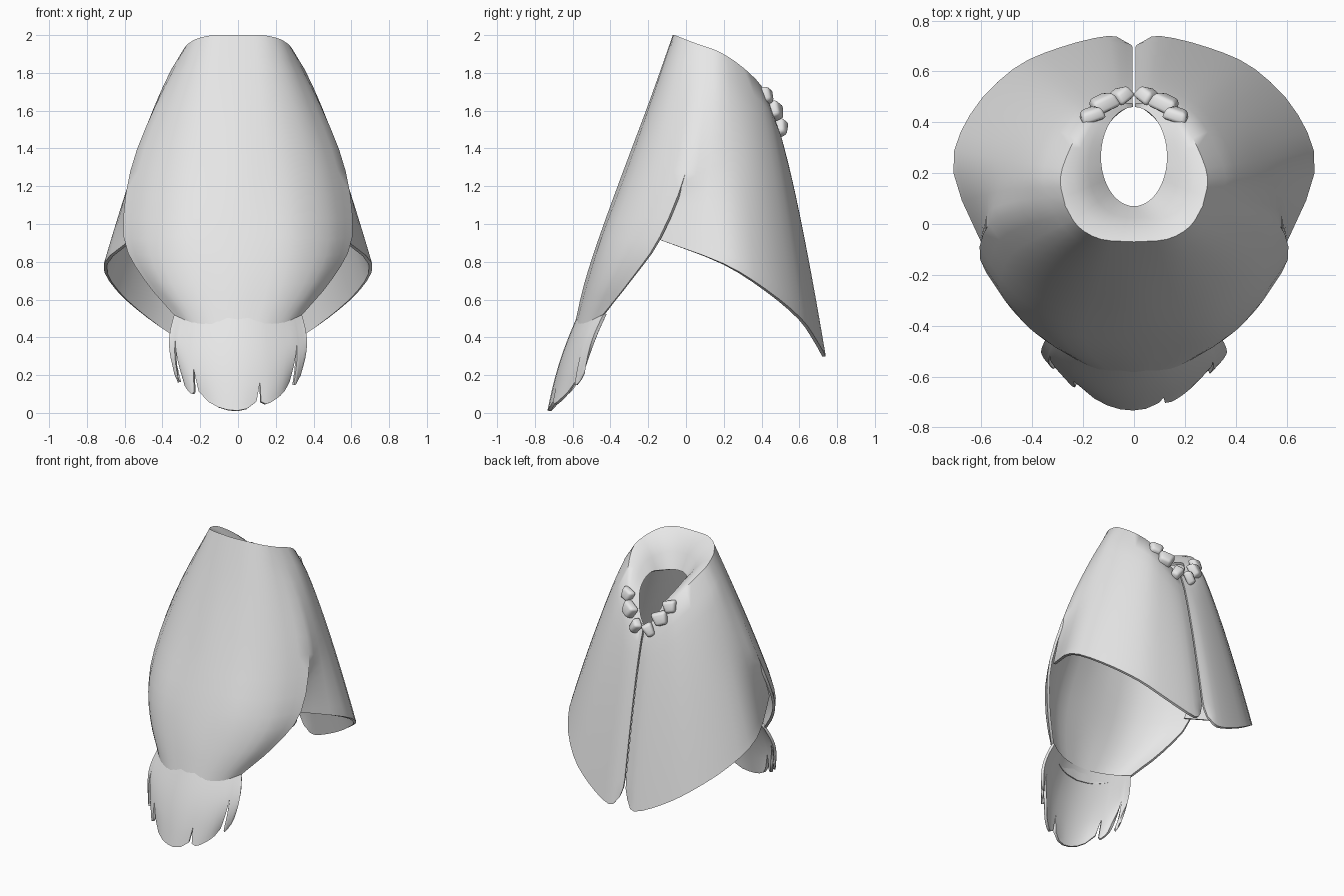
import bpy, bmesh, math
from mathutils import Vector, Matrix

cube = bpy.data.objects.get("Cube")
if cube:
    bpy.data.objects.remove(cube)

mat = bpy.data.materials.new("pale_grey")
mat.use_nodes = True
mat.diffuse_color = (0.8, 0.8, 0.8, 1)
mat.node_tree.nodes["Principled BSDF"].inputs["Base Color"].default_value = (0.8, 0.8, 0.8, 1)

STEPS = 3       # samples per control span
SLIT = 2        # control row where the arm slit starts


def spline(points, steps=STEPS):
    """Smooth curve through the points."""
    p = [Vector(q) for q in points]
    p = [2 * p[0] - p[1]] + p + [2 * p[-1] - p[-2]]
    out = []
    for i in range(1, len(p) - 2):
        a, b, c, d = p[i - 1:i + 3]
        for k in range(steps):
            t = k / steps
            out.append(0.5 * (2 * b + (c - a) * t + (2 * a - 5 * b + 4 * c - d) * t ** 2
                              + (3 * b - a - 3 * c + d) * t ** 3))
    return out + [p[-2]]


def loft(columns):
    """Spread smooth columns sideways into a finer grid."""
    rows = [spline(r) for r in zip(*columns)]
    return [list(c) for c in zip(*rows)]


def add_collar(column):
    """Roll the neckline inwards and down to an oval neck hole."""
    rim = column[0]
    w = min(1, max(0, (0.47 - rim.y) / 0.53))
    a = math.atan2(rim.x, 0.26 - rim.y)
    lip = Vector((0.13 * math.sin(a), 0.265 - 0.195 * math.cos(a), rim.z - 0.23 * w - 0.01))
    bulge = Vector((0, 0, 0.035 * w))
    return [lip] + [lip.lerp(rim, f) + bulge * g for f, g in ((0.33, 0.8), (0.67, 1))] + column


def add_grid(bm, columns):
    grid = [[bm.verts.new(v) for v in c] for c in columns]
    for a, b in zip(grid, grid[1:]):
        for j in range(len(a) - 1):
            bm.faces.new((a[j], a[j + 1], b[j + 1], b[j]))


def finish(bm, name, mirror=False, thickness=0):
    bmesh.ops.remove_doubles(bm, verts=bm.verts, dist=0.0005)
    me = bpy.data.meshes.new(name)
    bm.to_mesh(me)
    bm.free()
    ob = bpy.data.objects.new(name, me)
    bpy.context.collection.objects.link(ob)
    me.materials.append(mat)
    bpy.ops.object.select_all(action='DESELECT')
    ob.select_set(True)
    bpy.context.view_layer.objects.active = ob
    if mirror:
        m = ob.modifiers.new("mirror", 'MIRROR')
        m.merge_threshold = 0.001
    if thickness:
        s = ob.modifiers.new("thickness", 'SOLIDIFY')
        s.thickness = thickness
        s.offset = -1
    bpy.ops.object.convert(target='MESH')
    bpy.ops.object.shade_smooth_by_angle(angle=math.radians(60))


# Long panel: control columns from the centre line out to the slit edge
panel = [
    [(0, -.07, 2), (0, -.19, 1.66), (0, -.34, 1.26), (0, -.46, .93), (0, -.54, .68), (0, -.595, .44)],
    [(.13, -.06, 2), (.18, -.17, 1.66), (.25, -.3, 1.27), (.28, -.43, .93), (.23, -.51, .68), (.13, -.577, .45)],
    [(.22, -.01, 1.98), (.33, -.09, 1.65), (.44, -.18, 1.28), (.48, -.31, .92), (.4, -.42, .69), (.25, -.52, .48)],
    [(.27, .07, 1.95), (.44, .05, 1.62), (.57, 0, 1.28), (.605, -.14, .93), (.5, -.29, .71), (.34, -.44, .52)],
]
# Side and closing panel: neckline point and hem point of each column
sides = [
    ((.29, .18, 1.91), (.71, .2, .79)),
    ((.25, .3, 1.83), (.645, .43, .65)),
    ((.19, .4, 1.73), (.475, .61, .5)),
    ((.12, .45, 1.62), (.29, .695, .38)),
    ((.06, .47, 1.55), (.1, .74, .3)),
    ((.005, .475, 1.52), (.03, .715, .36)),
]

front = loft([spline(c) for c in panel])
slit_edge = spline(panel[-1][:SLIT + 1] + [(.58, -.06, 1.12), (.575, -.11, 1), (.565, -.15, .92)])
count = len(slit_edge)
side_columns = [slit_edge]
for rim, hem in sides:
    rim, hem = Vector(rim), Vector(hem)
    column = []
    for j in range(count):
        t = (j / (count - 1)) ** 0.85
        bow = t ** 0.78
        column.append(Vector((rim.x + (hem.x - rim.x) * bow,
                              rim.y + (hem.y - rim.y) * bow,
                              rim.z + (hem.z - rim.z) * t)))
    side_columns.append(column)
# keep the closing edge straight until the rounded hem corner
for v in side_columns[-1][:-1]:
    v.x = 0.005
side_columns[-1][-2].x = 0.01
side = loft(side_columns)
joined = SLIT * STEPS + 1
side[0][:joined] = [v.copy() for v in front[-1][:joined]]

bm = bmesh.new()
add_grid(bm, [add_collar(c) for c in front])
add_grid(bm, [add_collar(c) for c in side])
finish(bm, "cloak", mirror=True, thickness=0.018)


# Feathered tail: strips that share edges above their slits
def tail_point(x, t, edge, slit, gap):
    low = 0.012 + 1.5 * x * x + 0.03 * abs(edge) ** 4
    z = 0.53 + (low - 0.53) * t
    open_part = max(0, (t - slit) / (1 - slit))
    wave = math.sin(math.pi * t)
    px = x * (1 + 0.09 * wave) - edge * gap * open_part
    return Vector((px, -0.568 - (0.53 - z) * 0.32 - 0.018 * wave + 1.2 * x * x, z))


# border position and slit start along the tail
borders = [(-.335, 1), (-.305, .4), (-.22, .7), (.11, .78), (.285, .45), (.335, 1)]
bm = bmesh.new()
for (x0, s0), (x1, s1) in zip(borders, borders[1:]):
    n = 6
    strip = []
    for i in range(n + 1):
        edge = 2 * i / n - 1
        slit = min(s0 if edge < 0 else s1, 0.95)
        strip.append([tail_point(x0 + (x1 - x0) * i / n, j / 20, edge, slit, 0.012)
                      for j in range(21)])
    add_grid(bm, strip)
finish(bm, "feather_tail", thickness=0.018)

# Stones around the throat
stones = [("upper", (.17, .43, 1.68), (.11, .05, .09), -15),
          ("middle", (.125, .475, 1.6), (.125, .06, .1), -20),
          ("lower", (.055, .505, 1.51), (.085, .055, .1), -30)]
for sign, word in ((1, "left"), (-1, "right")):
    for label, place, size, turn in stones:
        bm = bmesh.new()
        bmesh.ops.create_cube(bm, size=1)
        for v in bm.verts:      # taper to a pebble
            if v.co.z < 0:
                v.co.x *= 0.7
            if v.co.y > 0:
                v.co.x *= 0.8
                v.co.z *= 0.8
        bmesh.ops.scale(bm, vec=size, verts=bm.verts)
        bmesh.ops.bevel(bm, geom=bm.edges[:], offset=0.016, segments=2, profile=0.5, affect='EDGES')
        lean = Matrix.Rotation(math.radians(15), 4, 'X')
        spin = Matrix.Rotation(math.radians(turn * sign), 4, 'Z')
        roll = Matrix.Rotation(math.radians(turn * sign), 4, 'Y')
        spot = Matrix.Translation((place[0] * sign, place[1], place[2]))
        bm.transform(spot @ spin @ lean @ roll)
        finish(bm, f"{word}_{label}_stone")
